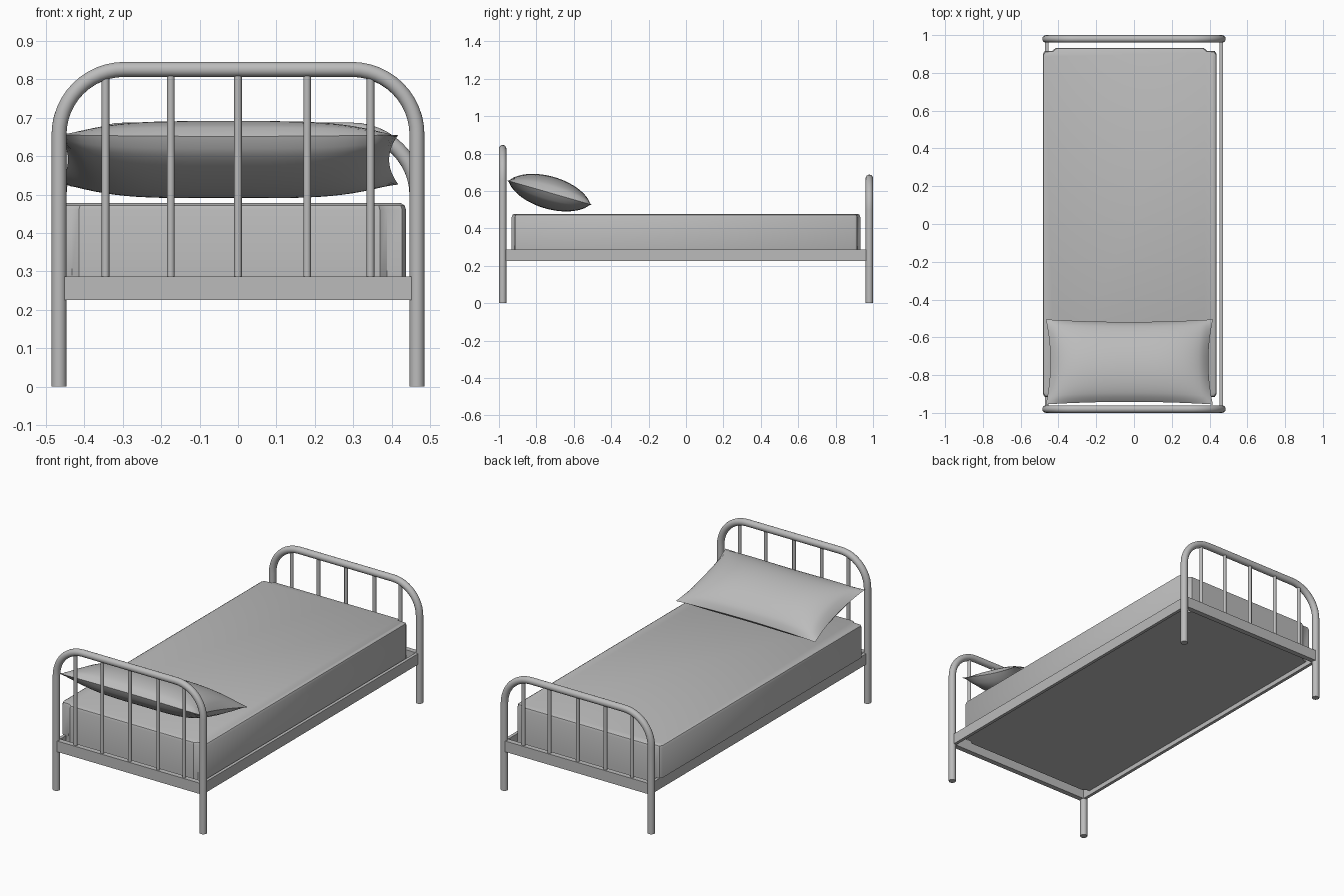
import bpy, bmesh, math
from mathutils import Matrix, Vector

if "Cube" in bpy.data.objects:
    bpy.data.objects.remove(bpy.data.objects["Cube"])

grey = bpy.data.materials.new("plain_grey")
grey.use_nodes = True
grey.diffuse_color = (0.5, 0.5, 0.5, 1)
grey.node_tree.nodes["Principled BSDF"].inputs["Base Color"].default_value = (0.5, 0.5, 0.5, 1)

LEG_X, END_Y, TUBE_R, BEND = 0.466, 0.98, 0.0195, 0.17
RAIL_LOW, RAIL_HIGH = 0.225, 0.287


def finish(name, bm, smooth=None):
    bmesh.ops.recalc_face_normals(bm, faces=bm.faces)
    mesh = bpy.data.meshes.new(name)
    bm.to_mesh(mesh)
    bm.free()
    obj = bpy.data.objects.new(name, mesh)
    bpy.context.collection.objects.link(obj)
    mesh.materials.append(grey)
    if smooth:
        bpy.ops.object.select_all(action='DESELECT')
        obj.select_set(True)
        bpy.context.view_layer.objects.active = obj
        bpy.ops.object.shade_smooth_by_angle(angle=math.radians(smooth))
    return obj


def box(name, low, high):
    low, high = Vector(low), Vector(high)
    bm = bmesh.new()
    bmesh.ops.create_cube(bm, size=1, matrix=Matrix.Translation((low + high) / 2)
                          @ Matrix.Diagonal((*(high - low), 1)))
    return finish(name, bm)


def tube_arch(name, y, top):
    # One bent tube: leg, rounded corner, top bar, corner, leg
    half = [(LEG_X, 0)]
    for i in range(13):
        a = math.radians(90 * i / 12)
        half.append((LEG_X - BEND + BEND * math.cos(a), top - BEND + BEND * math.sin(a)))
    path = half + [(-x, z) for x, z in reversed(half)]
    bm = bmesh.new()
    rings = []
    for i, (x, z) in enumerate(path):
        before, after = path[max(i - 1, 0)], path[min(i + 1, len(path) - 1)]
        if i in (0, len(path) - 1):
            normal = Vector((1 if x > 0 else -1, 0, 0))
        else:
            normal = Vector((after[1] - before[1], 0, before[0] - after[0])).normalized()
        if 0 < i <= 1 or i == len(path) - 2:
            normal = Vector((1 if x > 0 else -1, 0, 0))
        ring = []
        for k in range(20):
            t = math.tau * k / 20
            ring.append(bm.verts.new(Vector((x, y, z)) + TUBE_R * (
                math.cos(t) * normal + math.sin(t) * Vector((0, 1, 0)))))
        rings.append(ring)
    for a, b in zip(rings, rings[1:]):
        for k in range(20):
            j = (k + 1) % 20
            bm.faces.new((a[k], a[j], b[j], b[k]))
    bm.faces.new(rings[0])
    bm.faces.new(rings[-1])
    finish(name, bm, 40)


def end_bars(name, y, top):
    bm = bmesh.new()
    for x in (-0.345, -0.175, 0, 0.18, 0.345):
        drop = max(0, abs(x) - LEG_X + BEND)
        high = top - BEND + math.sqrt(BEND ** 2 - drop ** 2)
        low = RAIL_LOW + 0.03
        bmesh.ops.create_cone(bm, cap_ends=True, segments=12, radius1=0.01, radius2=0.01,
                              depth=high - low,
                              matrix=Matrix.Translation((x, y, (low + high) / 2)))
    finish(name, bm, 40)


# Head and foot frames with their cross rails
for label, side, top in (("head", -1, 0.826), ("foot", 1, 0.668)):
    y = side * END_Y
    tube_arch(label + "_frame", y, top)
    end_bars(label + "_bars", y, top)
    box(label + "_rail", (-0.452, y - 0.015, RAIL_LOW), (0.452, y + 0.015, RAIL_HIGH))

# Side rails
for label, side in (("left", 1), ("right", -1)):
    xs = sorted((side * 0.452, side * 0.47))
    box(label + "_side_rail", (xs[0], -0.965, RAIL_LOW), (xs[1], 0.965, RAIL_HIGH))

# Mattress: stepped-corner outline, rounded upper edge, narrow foot inside the rails
corner = [(0.46, 0), (0.46, 0.90), (0.45, 0.915), (0.41, 0.917), (0.392, 0.932), (0, 0.932)]
quarter = corner[1:5]
outline = (quarter + [(-x, y) for x, y in reversed(quarter)]
           + [(-x, -y) for x, y in quarter] + [(x, -y) for x, y in reversed(quarter)])
bm = bmesh.new()
rings = []
for inset, z in ((0.03, 0.25), (0.03, 0.288), (0, 0.29), (0, 0.46), (0.004, 0.472), (0.014, 0.478)):
    ring = []
    for x, y in outline:
        px = x * (1 - inset / 0.46) - 0.0225
        if z < 0.289:
            px = max(-0.451, min(0.437, x - 0.0225))
            inset_y = 0
        else:
            inset_y = inset
        ring.append(bm.verts.new((px, y * (1 - inset_y / 0.93), z)))
    rings.append(ring)
for a, b in zip(rings, rings[1:]):
    for k in range(len(a)):
        j = (k + 1) % len(a)
        bm.faces.new((a[k], a[j], b[j], b[k]))
bm.faces.new(rings[0])
bm.faces.new(rings[-1])
finish("mattress", bm, 35)

# Pillow: two puffed sheets with pinched corners, tilted against the head frame
bm = bmesh.new()
bmesh.ops.create_grid(bm, x_segments=32, y_segments=24, size=1)
bmesh.ops.duplicate(bm, geom=bm.verts[:] + bm.edges[:] + bm.faces[:])
half_count = len(bm.verts) // 2
for i, v in enumerate(list(bm.verts)):
    u, w = v.co.x, v.co.y
    puff = max(0, (1 - u ** 4) * (1 - w * w)) ** 0.62
    v.co.x = u * (0.442 - 0.024 * (1 - w * w))
    v.co.y = w * (0.234 - 0.014 * (1 - u * u))
    v.co.z = 0.087 * puff * (1 if i < half_count else -1)
bmesh.ops.remove_doubles(bm, verts=bm.verts, dist=0.0005)
bmesh.ops.transform(bm, verts=bm.verts, matrix=Matrix.Translation((-0.0245, -0.73, 0.591))
                    @ Matrix.Rotation(math.radians(-16), 4, 'X'))
finish("pillow", bm, 50)
